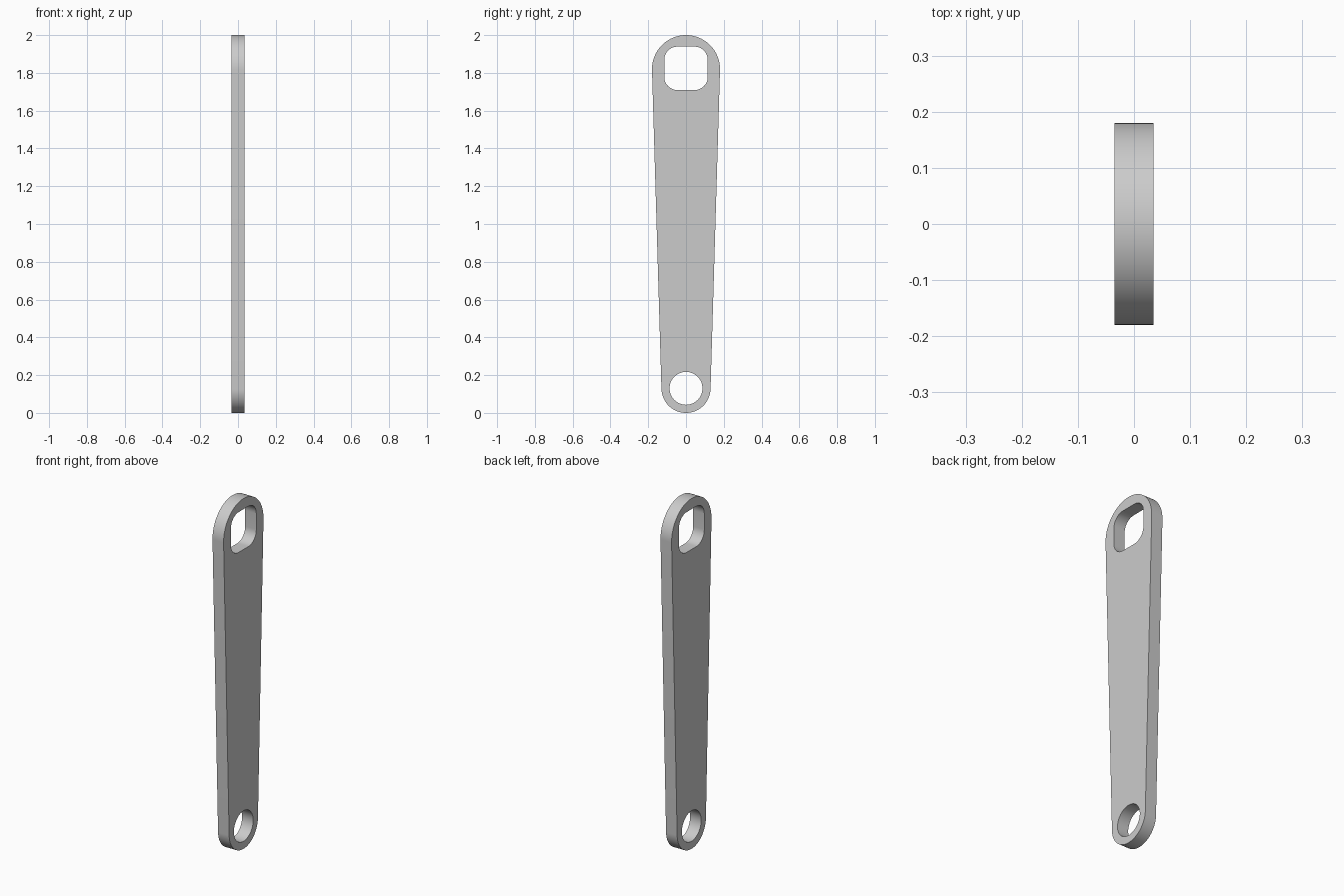
import bpy
from math import pi, sin, cos, asin, radians

cube = bpy.data.objects.get("Cube")
if cube:
    bpy.data.objects.remove(cube, do_unlink=True)

HALF_THICK = 0.035
TOP_Z, TOP_R = 1.82, 0.18
LOW_Z, LOW_R = 0.13, 0.13


def arc(cx, cz, r, start, end, steps):
    """Points along an arc, both ends included."""
    angles = [start + (end - start) * i / steps for i in range(steps + 1)]
    return [(cx + r * cos(a), cz + r * sin(a)) for a in angles]


def add_loop(curve, points):
    spline = curve.splines.new('POLY')
    spline.points.add(len(points) - 1)
    for p, (x, y) in zip(spline.points, points):
        p.co = (x, y, 0, 1)
    spline.use_cyclic_u = True


# Tapered outline: two round ends joined by their tangent lines
tilt = asin((TOP_R - LOW_R) / (TOP_Z - LOW_Z))
outline = arc(0, TOP_Z, TOP_R, -tilt, pi + tilt, 48)
outline += arc(0, LOW_Z, LOW_R, pi + tilt, 2 * pi - tilt, 48)

# Round hole at the lower end
round_hole = arc(0, LOW_Z, 0.087, 0, 2 * pi, 64)[:-1]

# Rounded square hole at the upper end
half, corner = 0.115, 0.07
inset = half - corner
square_hole = []
for i, (sx, sz) in enumerate([(1, 1), (-1, 1), (-1, -1), (1, -1)]):
    square_hole += arc(sx * inset, 1.824 + sz * inset, corner,
                       i * pi / 2, (i + 1) * pi / 2, 12)

# Flat filled profile, given thickness and stood upright
curve = bpy.data.curves.new("lever_plate", 'CURVE')
curve.dimensions = '2D'
curve.fill_mode = 'BOTH'
curve.extrude = HALF_THICK
for loop in (outline, round_hole, square_hole):
    add_loop(curve, loop)
plate = bpy.data.objects.new("lever_plate", curve)
bpy.context.collection.objects.link(plate)
plate.rotation_euler = (pi / 2, 0, pi / 2)

bpy.ops.object.select_all(action='DESELECT')
plate.select_set(True)
bpy.context.view_layer.objects.active = plate
bpy.ops.object.convert(target='MESH')
plate = bpy.context.object

# Weld the caps to the rim
bpy.ops.object.mode_set(mode='EDIT')
bpy.ops.mesh.select_all(action='SELECT')
bpy.ops.mesh.remove_doubles(threshold=0.0001)
bpy.ops.mesh.normals_make_consistent(inside=False)
bpy.ops.object.mode_set(mode='OBJECT')
bpy.ops.object.transform_apply(location=False, rotation=True, scale=False)
bpy.ops.object.shade_smooth_by_angle(angle=radians(30))

# Plain grey
grey = bpy.data.materials.new("plain_grey")
grey.use_nodes = True
colour = (0.6, 0.6, 0.6, 1)
grey.diffuse_color = colour
grey.node_tree.nodes["Principled BSDF"].inputs["Base Color"].default_value = colour
plate.data.materials.clear()
plate.data.materials.append(grey)
